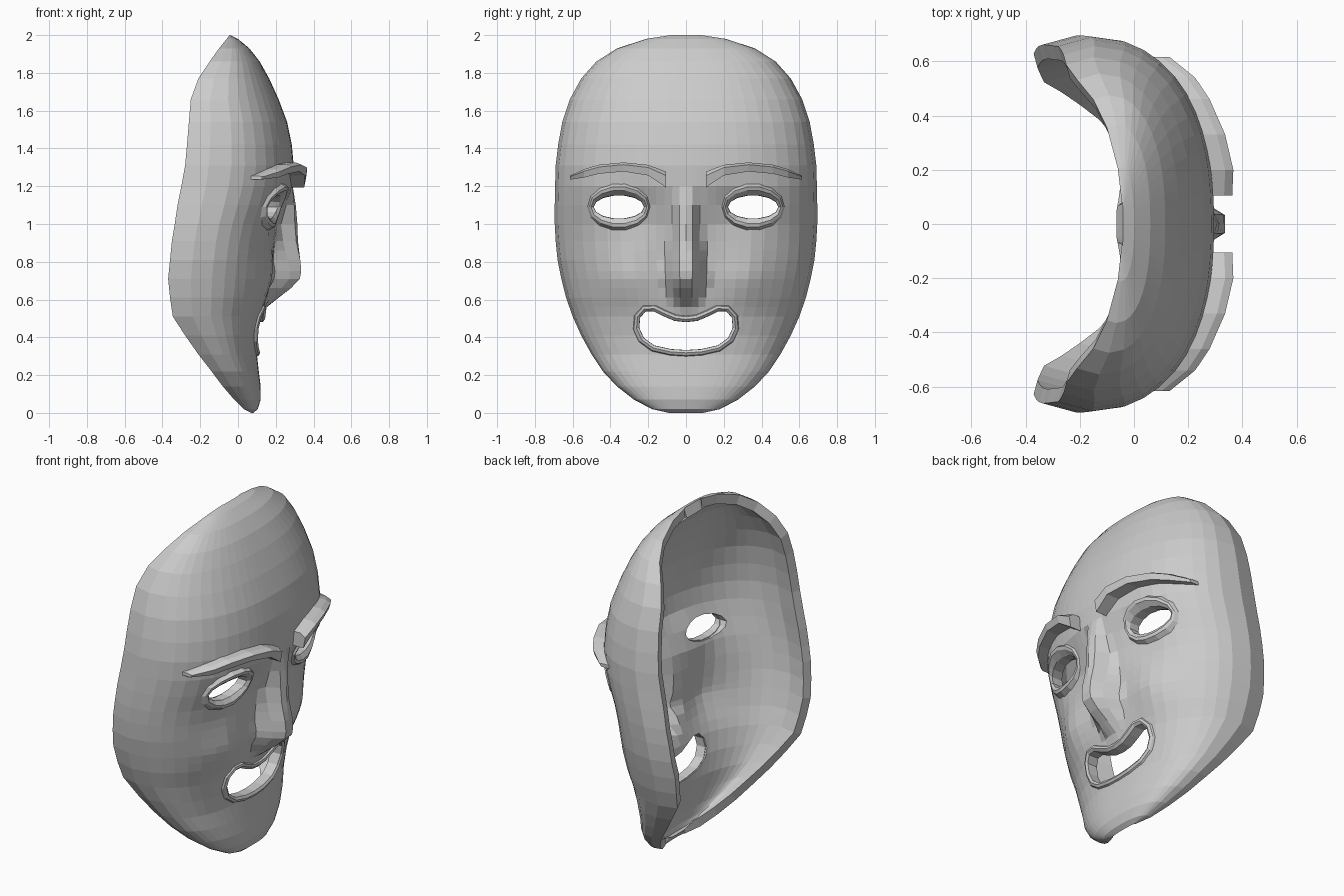
import bpy, bmesh, math
from mathutils import Vector

if "Cube" in bpy.data.objects:
    bpy.data.objects.remove(bpy.data.objects["Cube"])

# Height, half width, rim x, centre-line x of the bare mask (face points to +x)
PROFILE = [
    (0.00, .09, .07, .08), (.02, .18, .03, .105), (.07, .275, -.02, .12), (.14, .365, -.08, .12),
    (.22, .44, -.14, .11), (.31, .50, -.21, .10), (.41, .555, -.28, .11), (.51, .60, -.345, .13),
    (.61, .635, -.36, .155), (.71, .66, -.37, .175), (.81, .68, -.36, .185), (.91, .69, -.35, .20),
    (1.0, .695, -.335, .22), (1.1, .695, -.32, .26), (1.2, .693, -.30, .29), (1.31, .69, -.28, .295),
    (1.42, .677, -.27, .285), (1.54, .655, -.26, .26), (1.66, .615, -.25, .215), (1.77, .555, -.21, .165),
    (1.86, .475, -.15, .115), (1.93, .365, -.10, .06), (1.98, .21, -.06, .0), (2.0, .08, -.045, -.04)]
# Nose: height, half base width, half ridge width, rise above the mask
NOSE = [(.55, .06, .02, 0), (.61, .085, .03, .06), (.66, .105, .04, .115), (.72, .12, .042, .16),
        (.79, .118, .038, .15), (.88, .10, .03, .125), (1.0, .08, .028, .095), (1.1, .075, .028, .047),
        (1.2, .08, .03, 0)]


def sample(table, z):
    if z <= table[0][0]:
        return table[0][1:]
    for a, b in zip(table, table[1:]):
        if z <= b[0]:
            t = (z - a[0]) / (b[0] - a[0])
            return [a[i] + (b[i] - a[i]) * t for i in (1, 2, 3)]
    return table[-1][1:]


def bump(y, z, cy, cz, sy, sz):
    return math.exp(-((abs(y) - cy) / sy) ** 2 - ((z - cz) / sz) ** 2)


def surf(y, z):
    """Front of the face at (y, z), without the nose."""
    w, r, c = sample(PROFILE, z)
    r += .22 * (c - r)
    x = r + (c - r) * (1 - min(abs(y) / w, 1) ** 2.4) ** .47
    x += .035 * bump(y, z, .33, .72, .13, .14)     # cheek
    x -= .035 * bump(y, z, .26, 1.08, .14, .12)    # eye socket
    return x


def nose(y, z):
    b, t, h = sample(NOSE, z)
    return h * max(0, min(1, (b - abs(y)) / (b - t)))


def make(name, verts, faces, fix=True):
    me = bpy.data.meshes.new(name)
    me.from_pydata([tuple(v) for v in verts], [], faces)
    if fix:
        bm = bmesh.new()
        bm.from_mesh(me)
        bmesh.ops.recalc_face_normals(bm, faces=bm.faces)
        bm.to_mesh(me)
        bm.free()
    ob = bpy.data.objects.new(name, me)
    bpy.context.collection.objects.link(ob)
    return ob


def loft(name, rings, closed):
    n, m = len(rings[0]), len(rings)
    verts = [v for r in rings for v in r]
    faces = [[i * n + j, i * n + (j + 1) % n, (i + 1) % m * n + (j + 1) % n, (i + 1) % m * n + j]
             for i in range(m if closed else m - 1) for j in range(n)]
    if not closed:
        faces += [list(range(n)), list(range((m - 1) * n, m * n))]
    return make(name, verts, faces)


def trim(name, path, section, narrow):
    """Sweep a (sideways, outward) section round a closed path on the mask; narrow slims its upright parts."""
    rings, n = [], len(path)
    for i, (y, z) in enumerate(path):
        t = (Vector(path[(i + 1) % n]) - Vector(path[i - 1])).normalized()
        k = 1 - narrow * abs(t.y)
        ring = []
        for s, d in section:
            py, pz = y + t.y * s * k, z - t.x * s * k
            ring.append((surf(py, pz) + d * k, py, pz))
        rings.append(ring)
    return loft(name, rings, True)


def mirror(path):
    return [(-y, z) for y, z in reversed(path)]


# Outlines of the openings
eye = [(.355 + .135 * math.cos(k * math.pi / 7), 1.09 + .065 * math.sin(k * math.pi / 7)) for k in range(14)]
mouth_half = [(.08, .335), (.17, .355), (.225, .395), (.25, .45), (.245, .505), (.215, .54),
              (.17, .54), (.12, .515), (.06, .49)]
mouth = [(0, .33)] + mouth_half + [(0, .483)] + mirror(mouth_half)

# Mask shell with the nose raised from it; the last column turns in to the rim
half = [.05, .105, .165, .23, .31, .4, .5, .6, .7, .79, .87, .93, .975, 1, 1.01]
cols = [-u for u in reversed(half)] + [0] + half
heights = sorted([p[0] for p in PROFILE] + [.56, .66, .75, .86])
verts, faces = [], []
for z in heights:
    w, r, c = sample(PROFILE, z)
    for u in cols:
        if abs(u) > 1:
            verts.append((r, math.copysign(w - .06 * (c - r), u), z))
        else:
            verts.append((surf(u * w, z) + nose(u * w, z), u * w, z))
n = len(cols)
for i in range(len(heights) - 1):
    for j in range(n - 1):
        a = i * n + j
        faces.append([a, a + 1, a + n + 1, a + n])
mask = make("mask_shell", verts, faces, fix=False)
sol = mask.modifiers.new("thickness", 'SOLIDIFY')
sol.thickness, sol.offset = .055, -1

# Cut the eyes and mouth
cutters = []
for path in (eye, mirror(eye), mouth):
    cut = loft("cutter", [[(x, y, z) for y, z in path] for x in (-.6, .6)], False)
    cut.hide_render = True
    cutters.append(cut)
    mod = mask.modifiers.new("opening", 'BOOLEAN')
    mod.operation, mod.solver, mod.object = 'DIFFERENCE', 'EXACT', cut
bpy.context.view_layer.objects.active = mask
for mod in list(mask.modifiers):
    bpy.ops.object.modifier_apply(modifier=mod.name)
for cut in cutters:
    bpy.data.objects.remove(cut)

# Eyelids and eyebrows, both sides
lid = [(-.004, -.05), (-.002, .005), (.025, .03), (.045, .028), (.07, -.015), (.04, -.045)]
# Eyebrow: y, z, half height, outward depth
brow = [(.105, 1.235, .042, .075), (.2, 1.285, .028, .085), (.33, 1.302, .024, .08),
        (.46, 1.29, .024, .075), (.54, 1.268, .022, .075), (.615, 1.245, .010, .06)]
for side, s in (("left", 1), ("right", -1)):
    trim("eyelid_" + side, eye if s > 0 else mirror(eye), lid, .5)
    rings = []
    for y, z, h, d in brow:
        x = surf(y, z)
        rings.append([(x - .03, s * y, z - h), (x + d - .012, s * y, z - h), (x + d, s * y, z + h * .5),
                      (x + d - .03, s * y, z + h), (x - .03, s * y, z + h)])
    loft("eyebrow_" + side, rings, False)

# Lips
trim("lips", mouth, [(-.003, -.05), (-.002, .006), (.012, .016), (.026, .01), (.04, -.02), (.02, -.045)], 0)
